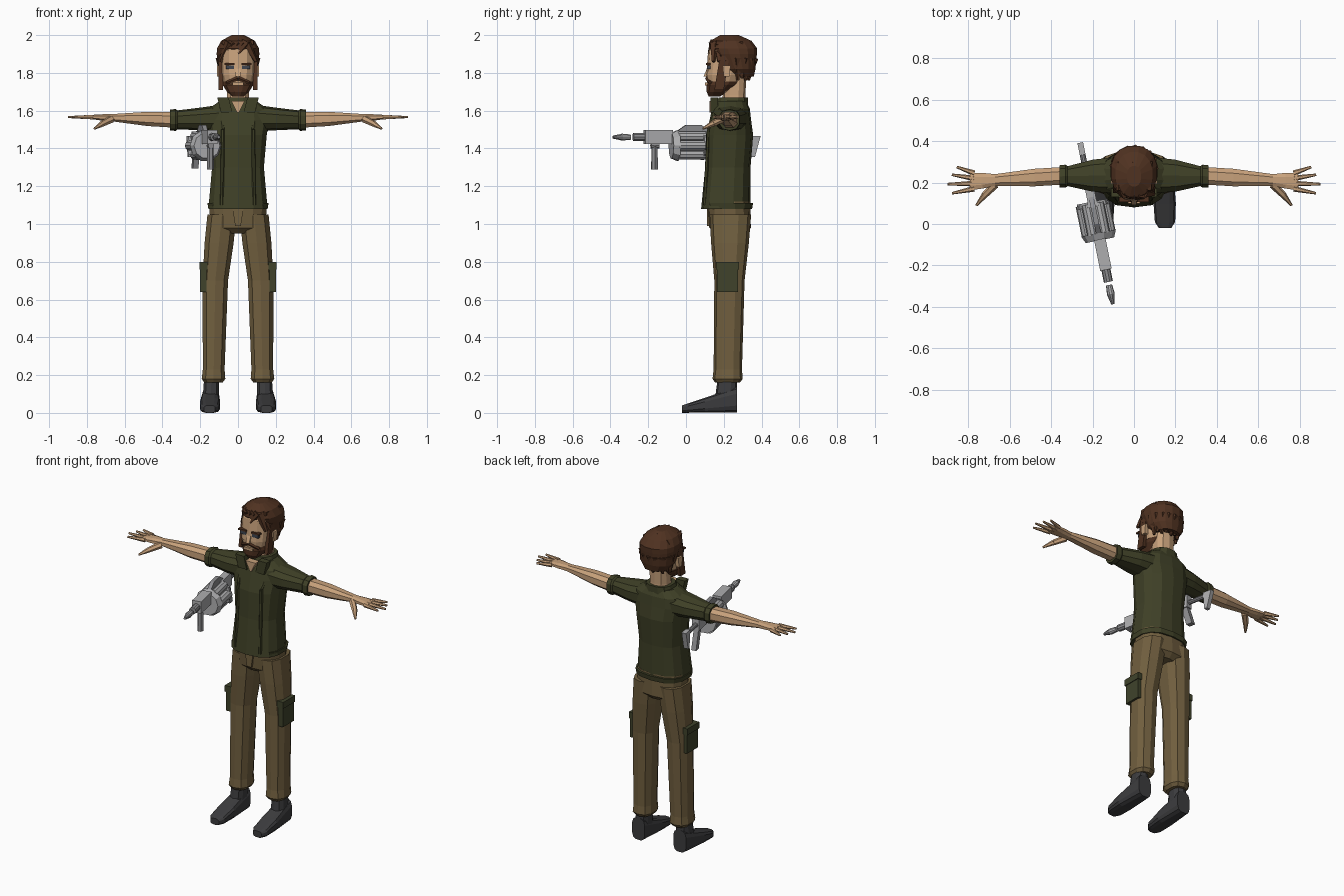
import bpy, bmesh
from math import sin, cos, pi, copysign
from mathutils import Matrix, Vector

old = bpy.data.objects.get("Cube")
if old:
    bpy.data.objects.remove(old, do_unlink=True)


def material(name, *colour):
    mat = bpy.data.materials.new(name)
    mat.use_nodes = True
    mat.diffuse_color = (*colour, 1)
    shader = mat.node_tree.nodes["Principled BSDF"]
    shader.inputs["Base Color"].default_value = mat.diffuse_color
    return mat


SHIRT = material("olive shirt", .05, .052, .02)
POCKET = material("dark green", .05, .055, .024)
TROUSERS = material("khaki brown", .165, .115, .05)
SKIN = material("skin", .58, .36, .2)
HAIR = material("brown hair", .08, .032, .015)
BOOT = material("charcoal", .045, .045, .048)
METAL = material("light steel", .42, .42, .43)
STEEL = material("mid steel", .27, .27, .28)
EYE = material("slate eye", .05, .06, .08)


def make(name, rows, mat, mirror=False, matrix=None):
    """Join rows of equal length into a closed flat-shaded skin."""
    size = len(rows[0])
    bm = bmesh.new()
    rows = [[bm.verts.new(point) for point in row] for row in rows]
    bm.faces.new(rows[0])
    bm.faces.new(rows[-1])
    for low, high in zip(rows, rows[1:]):
        for j in range(size):
            bm.faces.new((low[j - 1], low[j], high[j], high[j - 1]))
    if matrix:
        bm.transform(matrix)
    bmesh.ops.recalc_face_normals(bm, faces=bm.faces)
    mesh = bpy.data.meshes.new(name)
    bm.to_mesh(mesh)
    bm.free()
    mesh.materials.append(mat)
    ob = bpy.data.objects.new(name, mesh)
    bpy.context.collection.objects.link(ob)
    if mirror:
        modifier = ob.modifiers.new("Mirror", "MIRROR")
        modifier.use_mirror_merge = False


def place(axis, along, a, b):
    return {"x": (along, a, b), "y": (a, along, b), "z": (a, b, along)}[axis]


def loft(name, axis, start, end, rings, mat, sides=10, power=.8, **options):
    """Rings are (position, radius, other radius); centres run straight from start to end."""
    def soften(value):
        return copysign(abs(value) ** power, value)

    first, last = rings[0][0], rings[-1][0]
    rows = []
    for along, radius, *other in rings:
        middle = Vector(start).lerp(Vector(end), (along - first) / (last - first))
        depth = other[0] if other else radius
        angles = [2 * pi * (j + .5) / sides for j in range(sides)]
        rows.append([place(axis, along, middle.x + radius * soften(cos(w)),
                           middle.y + depth * soften(sin(w))) for w in angles])
    make(name, rows, mat, **options)


def tube(name, start, end, radius, end_radius, mat, sides=6, **options):
    start, end = Vector(start), Vector(end)
    turn = (end - start).to_track_quat("Z", "Y")
    angles = [2 * pi * j / sides for j in range(sides)]
    rows = [[point + turn @ Vector((r * cos(w), r * sin(w), 0)) for w in angles]
            for point, r in ((start, radius), (end, end_radius))]
    make(name, rows, mat, **options)


def block(name, axis, span, middle, size, mat, taper=1, lean=0, **options):
    """A quad, narrowed by taper and shifted by lean at its top, extruded over the span."""
    (a, b), (wide, tall) = middle, size
    half = wide / 2
    outline = [(a - half, b - tall / 2), (a + half, b - tall / 2),
               (a + lean + half * taper, b + tall / 2), (a + lean - half * taper, b + tall / 2)]
    make(name, [[place(axis, along, *corner) for corner in outline] for along in span],
         mat, **options)


# Boots
loft("boot_feet", "y", (.15, .02), (.145, .07),
     [(-.02, .03, .02), (.01, .05, .025), (.1, .055, .04), (.27, .045, .07)],
     BOOT, sides=12, power=.6, mirror=True)
loft("boot_shafts", "z", (.145, .21), (.14, .22), [(.05, .045, .06), (.2, .04, .05)],
     BOOT, mirror=True)

# Trousers
knee = (.12, .23)
loft("trouser_lower_legs", "z", (.13, .22), knee,
     [(.16, .05, .065), (.18, .065, .08), (.23, .06, .075), (.7, .07, .08)],
     TROUSERS, mirror=True)
loft("trouser_upper_legs", "z", knee, (.085, .235),
     [(.7, .07, .08), (.9, .08, .1), (1.05, .08, .11)], TROUSERS, mirror=True)
loft("trouser_hips", "z", (0, .235), (0, .225),
     [(.95, .06, .08), (.98, .15, .11), (1.12, .155, .115)], TROUSERS, sides=14)
block("trouser_fly", "y", (.11, .13), (0, 1.04), (.03, .1), TROUSERS, taper=2)
block("thigh_pockets", "x", (.16, .2), (.22, .72), (.11, .16), POCKET, mirror=True)
block("pocket_flaps", "x", (.16, .205), (.22, .78), (.12, .04), POCKET, mirror=True)

# Shirt
loft("shirt_torso", "z", (0, .21), (0, .24),
     [(1.08, .16, .13), (1.3, .14, .12), (1.47, .155, .125), (1.55, .17, .11),
      (1.61, .16, .1), (1.65, .1, .08)], SHIRT, sides=14)
loft("shirt_hem", "z", (0, .22), (0, .22), [(1.08, .16, .13), (1.11, .165, .135)],
     SHIRT, sides=14)
tube("shirt_front_seams", (.085, .1, 1.1), (.08, .12, 1.5), .01, .01, SHIRT, mirror=True)
tube("shirt_chest_seams", (.08, .12, 1.5), (.1, .19, 1.63), .01, .01, SHIRT, mirror=True)
loft("sleeves", "x", (.235, 1.56), (.23, 1.55),
     [(.1, .09, .07), (.2, .08, .06), (.32, .05), (.33, .058), (.36, .055)],
     SHIRT, mirror=True)
loft("collar", "z", (0, .24), (0, .25), [(1.61, .1, .09), (1.67, .08, .08)], SHIRT, sides=12)
block("collar_flaps", "y", (.13, .17), (.06, 1.63), (.06, .08), SHIRT, lean=.02, mirror=True)
block("neck_opening", "y", (.125, .17), (0, 1.62), (.01, .06), SKIN, taper=7)

# Arms and hands
loft("arms", "x", (.235, 1.55), (.205, 1.567),
     [(.3, .045), (.48, .045, .04), (.67, .03, .02), (.73, .04, .017), (.79, .045, .01)],
     SKIN, sides=8, mirror=True)
for i, finger in enumerate(("index", "middle", "ring", "little")):
    base = Vector((.77, .17 + .025 * i, 1.566))
    fan = .18 * i - .2
    length = .13 - .02 * abs(i - 1)
    tip = base + length * Vector((cos(fan), sin(fan), 0))
    tube(finger + "_fingers", base, tip, .014, .006, SKIN, mirror=True)
thumb_joint = (.72, .14, 1.53)
tube("thumb_bases", (.67, .19, 1.555), thumb_joint, .02, .016, SKIN, mirror=True)
tube("thumb_tips", thumb_joint, (.76, .09, 1.505), .016, .006, SKIN, mirror=True)

# Neck, head and face
loft("neck", "z", (0, .25), (0, .26), [(1.58, .07), (1.68, .06), (1.8, .06)], SKIN)
loft("head", "z", (0, .19), (0, .24),
     [(1.7, .05, .06), (1.74, .075, .085), (1.79, .09, .1), (1.92, .095, .115),
      (1.96, .07, .09)], SKIN, sides=14)
block("nose", "x", (-.012, .012), (.115, 1.81), (.045, .06), SKIN, taper=.3, lean=.01)
block("ears", "x", (.09, .112), (.215, 1.81), (.03, .06), SKIN, taper=1.4, mirror=True)
block("eyes", "y", (.11, .13), (.043, 1.83), (.042, .02), EYE, mirror=True)
block("eyebrows", "y", (.105, .13), (.045, 1.847), (.055, .01), HAIR, mirror=True)

# Beard
loft("beard", "z", (0, .15), (0, .205),
     [(1.675, .03), (1.7, .06), (1.735, .083, .085), (1.755, .087, .085)], HAIR, sides=12)
block("sideburns", "x", (.08, .102), (.175, 1.8), (.05, .18), HAIR, lean=.03, mirror=True)
tube("moustache", (0, .115, 1.772), (.06, .128, 1.748), .014, .01, HAIR, mirror=True)
block("mouth", "y", (.1, .12), (0, 1.74), (.06, .016), SKIN)

# Hair with hanging locks, a swept fringe and ridges over the crown
loft("hair_cap", "z", (0, .29), (0, .23),
     [(1.78, .075, .07), (1.82, .106, .09), (1.9, .115, .12), (1.93, .113, .13),
      (1.97, .09, .11), (2, .035, .05)], HAIR, sides=16, power=.9)
for i in range(9):
    x, y = cos(pi * i / 8), sin(pi * i / 8)
    tube("hair_lock", (.09 * x, .275 + .08 * y, 1.88),
         (.08 * x, .275 + .055 * y, 1.76 + .012 * (i % 2)), .03, .008, HAIR, sides=5)
for i in range(5):
    tube("fringe_lock", (.04 - .02 * i, .15, 1.96),
         (-.023 * i, .125 + .012 * i, 1.9 - .01 * i), .03, .012, HAIR, sides=5)
    x = .035 * (i - 2)
    tube("crown_lock", (x, .16, 1.96), (x, .3, 1.97 - abs(x) * .3), .016, .024, HAIR, sides=5)
for i in range(3):
    tube("parted_lock", (.045, .15 + .02 * i, 1.955), (.096, .145 + .03 * i, 1.86),
         .026, .01, HAIR, sides=5)

# Launcher slung beside the body, aimed slightly inward
GUN = Matrix.Translation((-.18, 0, 1.46)) @ Matrix.Rotation(.2, 4, "Z")


def rod(name, front, back, radius, back_radius, mat, x=0, z=0):
    tube(name, (x, front, z), (x, back, z), radius, back_radius, mat, sides=10, matrix=GUN)


def slab(name, half, middle, size, mat, **options):
    block(name, "x", (-half, half), middle, size, mat, matrix=GUN, **options)


drum = -.045
rod("muzzle_tip", -.395, -.345, .008, .019, STEEL)
rod("muzzle_body", -.345, -.3, .019, .015, METAL)
rod("barrel_collar", -.285, -.225, .022, .022, STEEL)
slab("barrel_housing", .028, (-.15, 0), (.15, .075), METAL)
rod("fore_grip_mount", -.19, -.145, .016, .016, STEEL, z=drum)
tube("fore_handle", (0, -.17, drum), (0, -.17, -.172), .017, .019, STEEL, matrix=GUN)
rod("drum_front", -.08, -.045, .07, .085, METAL, z=drum)
rod("drum_core", -.05, .1, .05, .05, STEEL, z=drum)
rod("drum_back", .085, .11, .08, .075, METAL, z=drum)
for i in range(6):
    turn = pi * i / 3
    rod("drum_chamber", -.05, .1, .028, .028, METAL,
        x=.055 * cos(turn), z=drum + .055 * sin(turn))
slab("top_rail", .012, (.04, .045), (.2, .04), STEEL, taper=.4)
slab("receiver", .022, (.16, -.01), (.14, .08), METAL)
slab("pistol_grip", .015, (.24, -.1), (.04, .13), STEEL, lean=-.04)
rod("stock_tube", .22, .36, .014, .014, STEEL, z=-.015)
slab("shoulder_stock", .014, (.36, -.05), (.02, .11), METAL, taper=3, lean=.01)
